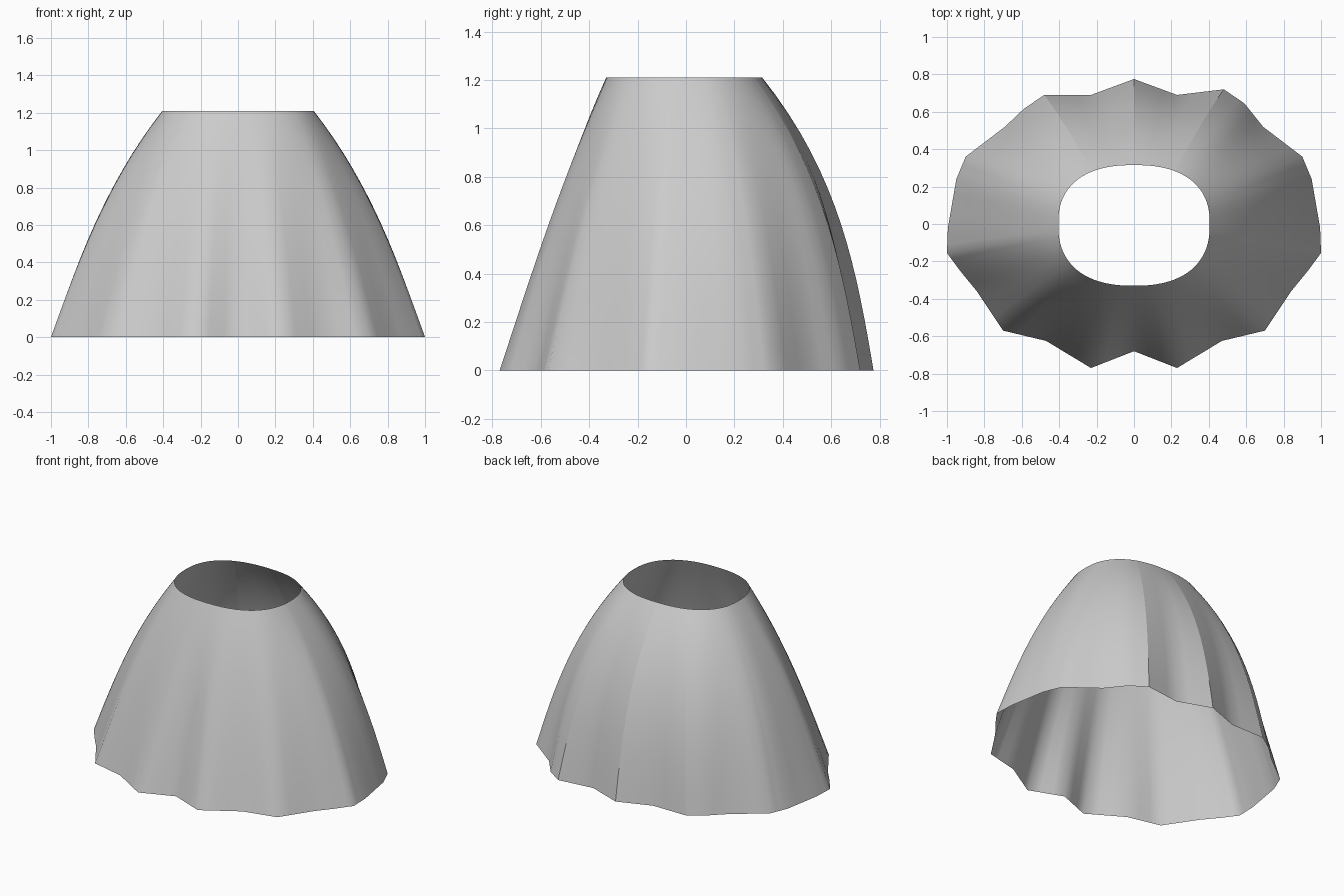
import bpy, bmesh
from mathutils import Vector

default = bpy.data.objects.get("Cube")
if default:
    bpy.data.objects.remove(default, do_unlink=True)

HEIGHT = 1.21
ROWS = 16
SPLIT = 3

# pleated hem, from front centre round to back centre
half = [(0, -.68), (.23, -.77), (.47, -.625), (.7, -.57), (.84, -.36),
        (.93, -.25), (1, -.155), (.995, -.02), (.95, .24), (.9, .36),
        (.69, .52), (.59, .63), (.48, .705), (.23, .69), (0, .775)]
hem = [Vector(p) for p in half]
hem += [Vector((-x, y)) for x, y in reversed(half[1:-1])]
for p in hem:
    if .45 < abs(p.x) < .65 and p.y > .6:
        p.y += .015 if p.x > 0 else -.015

# denser hem, and a smoothed copy that the pleats fade into
ring = [p.lerp(hem[(i + 1) % len(hem)], k / SPLIT)
        for i, p in enumerate(hem) for k in range(SPLIT)]
n = len(ring)
smooth = [p.copy() for p in ring]
for _ in range(25):
    smooth = [(smooth[i - 1] + 2 * smooth[i] + smooth[(i + 1) % n]) / 4
              for i in range(n)]
smooth = [p * 1.03 for p in smooth]


def waist(p):
    """Point on the rounded waist opening in the direction of p."""
    d = Vector((p.x * 1.15, p.y))
    depth = .315 if p.y > 0 else .33
    r = (abs(d.x / .405) ** 2.4 + abs(d.y / depth) ** 2.4) ** (-1 / 2.4)
    return d * r


# skirt shell: rows from hem to waist, straight low down and rounding inward
bm = bmesh.new()
rows = []
for j in range(ROWS + 1):
    t = j / ROWS
    row = []
    for raw, base in zip(ring, smooth):
        side = raw.normalized().y
        slope = .7 - (.3 if side > 0 else .1) * side
        inward = slope * t + (1 - slope) * t ** 3
        fade = (1 - t) ** (1.25 - .25 * side)
        p = base.lerp(waist(raw), inward) + (raw - base) * fade
        row.append(bm.verts.new((p.x, p.y, t * HEIGHT)))
    rows.append(row)
for a, b in zip(rows, rows[1:]):
    for i in range(n):
        k = (i + 1) % n
        f = bm.faces.new((a[i], a[k], b[k], b[i]))
        f.smooth = True

# sharp seams at the back panels
for s in (12, 14, 16):
    for a, b in zip(rows, rows[1:]):
        bm.edges.get((a[s * SPLIT], b[s * SPLIT])).smooth = False

mesh = bpy.data.meshes.new("skirt")
bm.to_mesh(mesh)
bm.free()
skirt = bpy.data.objects.new("skirt", mesh)
bpy.context.collection.objects.link(skirt)

# plain grey cloth
cloth = bpy.data.materials.new("grey_cloth")
cloth.use_nodes = True
grey = (.6, .6, .6, 1)
cloth.diffuse_color = grey
cloth.node_tree.nodes["Principled BSDF"].inputs["Base Color"].default_value = grey
mesh.materials.append(cloth)
